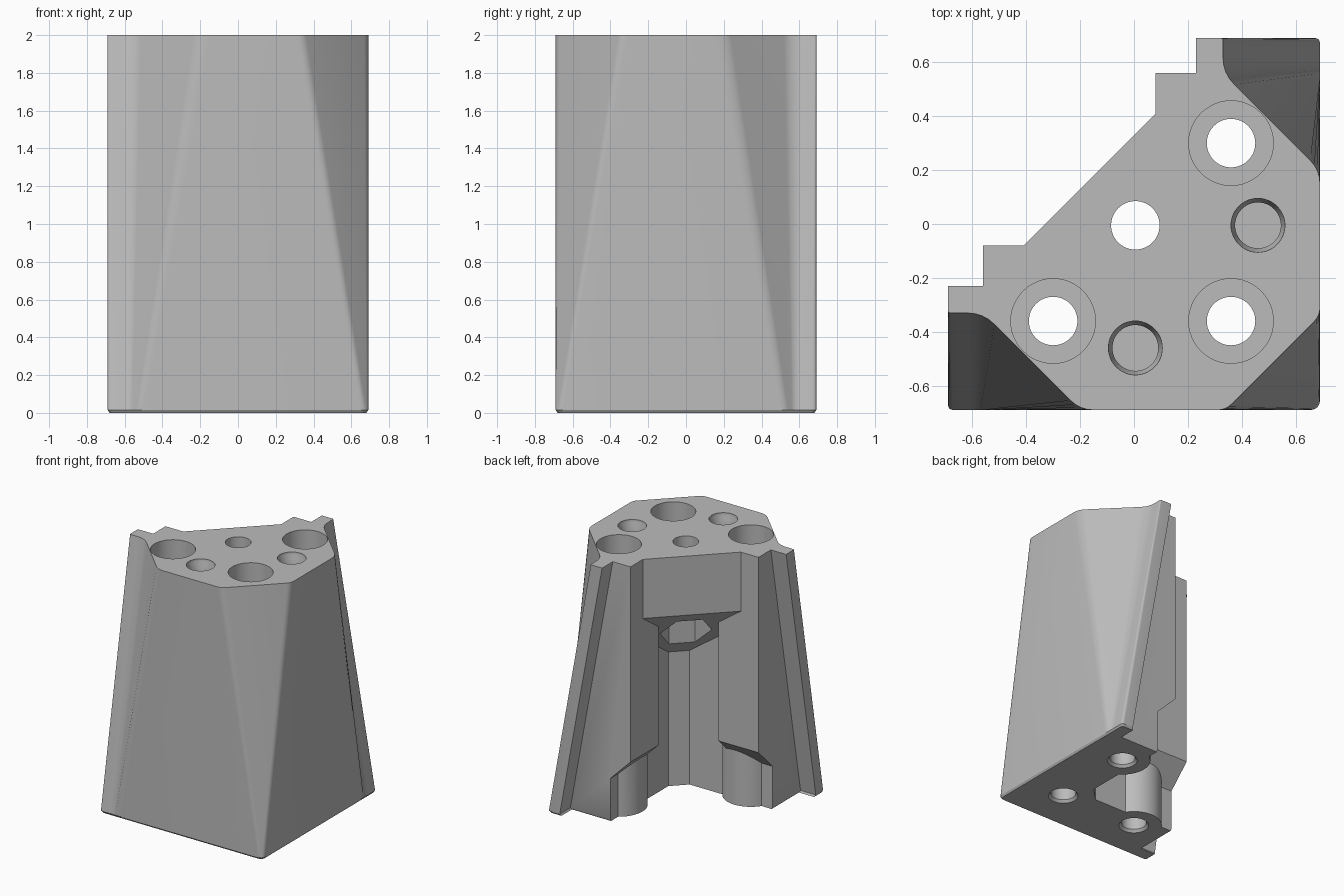
import bpy, bmesh, math
from mathutils import Vector

cube = bpy.data.objects.get("Cube")
if cube:
    bpy.data.objects.remove(cube, do_unlink=True)

grey = bpy.data.materials.new("plain grey")
grey.use_nodes = True
colour = (0.5, 0.5, 0.5, 1)
grey.diffuse_color = colour
grey.node_tree.nodes["Principled BSDF"].inputs["Base Color"].default_value = colour


def flip(p):
    """Mirror across the diagonal symmetry plane."""
    return (-p[1], -p[0])


def loft(name, rings):
    """Closed solid through rings of equal length."""
    bm = bmesh.new()
    rows = [[bm.verts.new(p) for p in ring] for ring in rings]
    n = len(rows[0])
    bm.faces.new(rows[0])
    bm.faces.new(rows[-1])
    for a, b in zip(rows, rows[1:]):
        for i in range(n):
            j = (i + 1) % n
            bm.faces.new((a[i], a[j], b[j], b[i]))
    bmesh.ops.recalc_face_normals(bm, faces=bm.faces)
    mesh = bpy.data.meshes.new(name)
    bm.to_mesh(mesh)
    bm.free()
    obj = bpy.data.objects.new(name, mesh)
    bpy.context.collection.objects.link(obj)
    return obj


def turned(name, centre, profile, sides=48):
    """Round (or hexagonal) solid from (radius, height) pairs."""
    turn = math.pi / 4
    rings = [[(centre[0] + r * math.cos(turn + math.tau * i / sides),
               centre[1] + r * math.sin(turn + math.tau * i / sides), z)
              for i in range(sides)] for r, z in profile]
    return loft(name, rings)


def subtract(target, cutter, keep=False):
    mod = target.modifiers.new("cut", "BOOLEAN")
    mod.operation = "DIFFERENCE"
    mod.solver = "EXACT"
    mod.object = cutter
    bpy.context.view_layer.update()
    graph = bpy.context.evaluated_depsgraph_get()
    mesh = bpy.data.meshes.new_from_object(target.evaluated_get(graph))
    target.modifiers.clear()
    target.data = mesh
    if not keep:
        bpy.data.objects.remove(cutter, do_unlink=True)


def outline(half, z):
    """Complete the half outline by symmetry, rounding corners with a radius."""
    full = half + [flip(p) + p[2:] for p in reversed(half)]
    pts = []
    for i, (x, y, rad) in enumerate(full):
        c = Vector((x, y))
        if rad == 0:
            pts.append((x, y, z))
            continue
        ends = []
        for q in (full[i - 1], full[(i + 1) % len(full)]):
            d = Vector(q[:2]) - c
            ends.append(c + d.normalized() * min(rad, 0.45 * d.length))
        for k in range(5):
            t = k / 4
            p = ends[0] * (1 - t) ** 2 + c * 2 * t * (1 - t) + ends[1] * t * t
            pts.append((p.x, p.y, z))
    return pts


# Body: upright core with leaning end flanges and tapering corner facets
e = 0.69
back = [(-0.41, -0.08, 0), (-0.56, -0.08, 0)]
top = back + [(-0.56, -0.23, 0), (-e, -0.23, 0), (-e, -0.33, 0.01),
              (-0.56, -0.33, 0.06), (-0.2, -e, 0.05), (0.34, -e, 0.03)]
bottom = back + [(-0.56, -0.59, 0), (-e, -0.59, 0), (-e, -e, 0.02),
                 (-0.58, -e, 0.02), (-0.52, -e, 0.02), (0.67, -e, 0.02)]
low = outline(bottom, 0.015)
foot = [(x * 0.986, y * 0.986, 0) for x, y, z in low]
body = loft("corner_leg", [foot, low, outline(top, 2)])

# Wide-bored posts that stay standing inside the rear recess
post_spots = [(-0.3, -0.36), (0.36, 0.3)]
posts = [turned("post", c, [(0.2, -0.5), (0.2, 2.5)]) for c in post_spots]

# Rear recess with a sloping ceiling
half = [(0.147, -0.253), (-0.22, -0.253), (-0.22, -0.081), (-0.415, -0.081), (-0.6, 0.12)]
plan = half + [flip(p) for p in reversed(half)]
recess = loft("recess", [[(x, y, -0.1) for x, y in plan],
                         [(x, y, 1.313 - (x - y) / math.sqrt(2)) for x, y in plan]])
cutters = [recess]

# Undercuts beside the posts near the floor
section = [(-0.2, -0.1), (0.25, -0.1), (0.25, 0.33), (-0.2, 0.78)]
cutters.append(loft("undercut", [[(x, y, z) for x, z in section] for y in (0.15, 0.62)]))
cutters.append(loft("undercut", [[flip((x, y)) + (z,) for x, z in section] for y in (0.15, 0.62)]))
for cutter in cutters:
    for post in posts:
        subtract(cutter, post, keep=True)
    subtract(body, cutter)
for post in posts:
    bpy.data.objects.remove(post, do_unlink=True)

# Stepped through-bores
for c in post_spots + [(0.36, -0.36)]:
    subtract(body, turned("bore", c, [(0.115, -0.01), (0.09, 0.02), (0.09, 0.22),
                                      (0.157, 0.22), (0.157, 2.1)]))

# Blind sockets with a tapered mouth
for c in [(0.46, -0.005), (0.005, -0.46)]:
    subtract(body, turned("socket", c, [(0.085, 1.85), (0.085, 1.95), (0.1, 1.98), (0.1, 2.1)]))

# Centre hole with a hexagonal pocket below
subtract(body, turned("hex_pocket", (0.005, -0.005), [(0.183, 0.95), (0.183, 1.7)], 6))
subtract(body, turned("centre_hole", (0.005, -0.005), [(0.09, 1.6), (0.09, 2.1)]))

# Finish
body.data.materials.clear()
body.data.materials.append(grey)
for face in body.data.polygons:
    face.material_index = 0
bpy.ops.object.select_all(action="DESELECT")
body.select_set(True)
bpy.context.view_layer.objects.active = body
bpy.ops.object.shade_smooth_by_angle(angle=math.radians(30))
